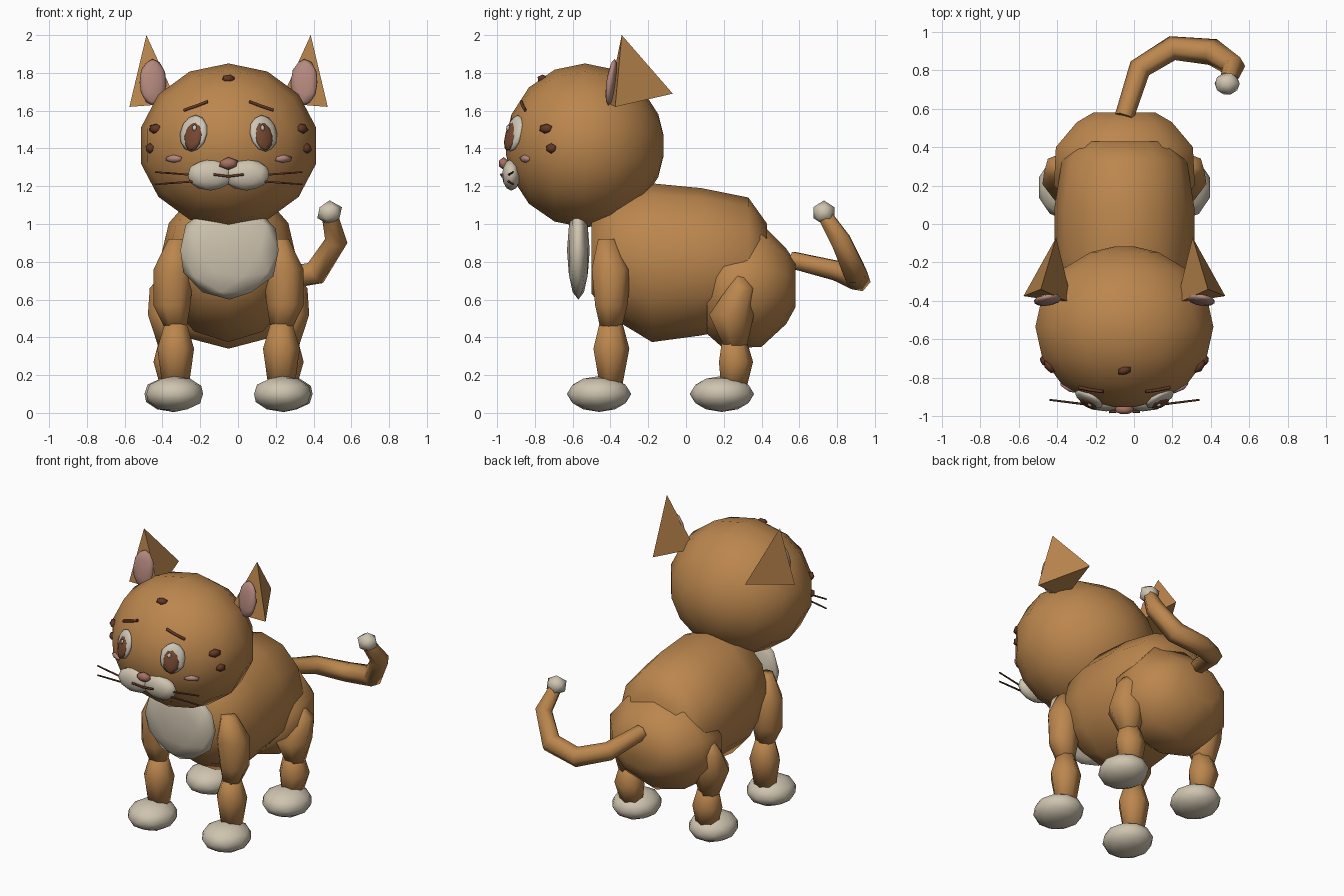
import bpy, bmesh
from math import sin, cos, pi
from mathutils import Vector, Matrix
from mathutils.bvhtree import BVHTree

if "Cube" in bpy.data.objects:
    bpy.data.objects.remove(bpy.data.objects["Cube"])

MID = -0.05  # the mirror plane of the body; the tail swings off to one side


def material(name, rgb):
    m = bpy.data.materials.new(name)
    m.use_nodes = True
    m.diffuse_color = (*rgb, 1)
    m.node_tree.nodes["Principled BSDF"].inputs["Base Color"].default_value = (*rgb, 1)
    return m


FUR = material("ginger_fur", (0.5, 0.24, 0.075))
CREAM = material("cream_fur", (0.62, 0.55, 0.43))
WHITE = material("eye_white", (0.62, 0.57, 0.47))
PINK = material("inner_ear_pink", (0.46, 0.25, 0.21))
NOSE = material("nose_pink", (0.38, 0.16, 0.12))
BROWN = material("iris_brown", (0.18, 0.065, 0.03))
DARK = material("dark_brown", (0.12, 0.04, 0.02))


def finish(name, bm, mat, smooth=True):
    bmesh.ops.recalc_face_normals(bm, faces=bm.faces[:])
    mesh = bpy.data.meshes.new(name)
    bm.to_mesh(mesh)
    bm.free()
    mesh.polygons.foreach_set("use_smooth", [smooth] * len(mesh.polygons))
    mesh.materials.append(mat)
    obj = bpy.data.objects.new(name, mesh)
    bpy.context.collection.objects.link(obj)
    return obj


def loft(name, rings, mat, n=10, axis="Z"):
    """Skin elliptical rings (x, y, z, half width, half depth or height)."""
    bm = bmesh.new()
    loops = []
    for x, y, z, a, b in rings:
        loop = []
        for k in range(n):
            t = pi / 2 + 2 * pi * k / n
            u, v = a * cos(t), b * sin(t)
            loop.append(bm.verts.new((x + u, y + v, z) if axis == "Z" else (x + u, y, z + v)))
        loops.append(loop)
    for p, q in zip(loops, loops[1:]):
        for k in range(n):
            j = (k + 1) % n
            bm.faces.new((p[k], p[j], q[j], q[k]))
    bm.faces.new(loops[0])
    bm.faces.new(loops[-1])
    return finish(name, bm, mat)


def blob(name, centre, half, mat, detail=2, normal=None, smooth=True):
    """Low-poly ball fitted to its half sizes, turned so that -y follows normal."""
    bm = bmesh.new()
    bmesh.ops.create_icosphere(bm, subdivisions=detail, radius=1)
    fit = [max(abs(v.co[i]) for v in bm.verts) for i in range(3)]
    turn = normal.to_track_quat("-Y", "Z") if normal else Matrix.Identity(3)
    for v in bm.verts:
        v.co = Vector(centre) + turn @ Vector([v.co[i] * half[i] / fit[i] for i in range(3)])
    return finish(name, bm, mat, smooth)


def tube(name, points, radii, mat, sides=1):
    curve = bpy.data.curves.new(name, "CURVE")
    curve.dimensions = "3D"
    curve.bevel_depth = 1
    curve.bevel_resolution = sides
    curve.use_fill_caps = True
    spline = curve.splines.new("POLY")
    spline.points.add(len(points) - 1)
    for sp, co, r in zip(spline.points, points, radii):
        sp.co = (*co, 1)
        sp.radius = r
    curve.materials.append(mat)
    obj = bpy.data.objects.new(name, curve)
    bpy.context.collection.objects.link(obj)
    bpy.ops.object.select_all(action="DESELECT")
    obj.select_set(True)
    bpy.context.view_layer.objects.active = obj
    bpy.ops.object.convert(target="MESH")
    return obj


# Head
ANGLES = [0.12] + [pi * i / 8 for i in range(1, 8)] + [pi - 0.12]
head = loft("head", [(MID, -0.535 - 0.42 * cos(t), 1.415, 0.475 * sin(t), 0.435 * sin(t))
                     for t in ANGLES], FUR, 14, "Y")
probe = bmesh.new()
probe.from_mesh(head.data)
probe.normal_update()
head_tree = BVHTree.FromBMesh(probe)


def on_head(x, z):
    point, normal, _, _ = head_tree.ray_cast(Vector((x, -2, z)), Vector((0, 1, 0)))
    return point, normal


# Torso and rump
loft("torso", [(MID, -0.5, 0.83, 0.2, 0.2), (MID, -0.37, 0.83, 0.32, 0.34),
               (MID, -0.18, 0.795, 0.365, 0.42), (MID, 0.08, 0.8, 0.365, 0.39),
               (MID, 0.33, 0.8, 0.325, 0.34), (MID, 0.43, 0.78, 0.24, 0.22)], FUR, 12, "Y")
loft("rump", [(MID, 0.11, 0.62, 0.3, 0.2), (MID, 0.2, 0.65, 0.385, 0.31),
              (MID, 0.4, 0.675, 0.375, 0.325), (MID, 0.53, 0.67, 0.26, 0.2),
              (MID, 0.58, 0.68, 0.17, 0.12)], FUR, 10, "Y")
blob("chest_bib", (MID + 0.005, -0.57, 0.86), (0.26, 0.06, 0.26), CREAM)

# Tail
tube("tail", [(-0.05, 0.56, 0.81), (0.03, 0.81, 0.75), (0.2, 0.915, 0.705),
              (0.41, 0.895, 0.74), (0.52, 0.82, 0.91), (0.49, 0.745, 1.03)],
     [0.05, 0.06, 0.065, 0.07, 0.06, 0.045], FUR)
blob("tail_tip", (0.485, 0.73, 1.06), (0.065, 0.055, 0.065), CREAM, 1)

for s, side in ((1, "left"), (-1, "right")):
    def X(d):
        return MID + s * d

    # Front leg
    loft("front_upper_leg_" + side,
         [(X(0.28), -0.4, 0.45, 0.06, 0.06), (X(0.3), -0.4, 0.57, 0.1, 0.09),
          (X(0.29), -0.4, 0.76, 0.11, 0.11), (X(0.27), -0.42, 0.92, 0.05, 0.05)], FUR, 7)
    loft("front_lower_leg_" + side,
         [(X(0.28), -0.4, 0.13, 0.07, 0.06), (X(0.28), -0.4, 0.34, 0.1, 0.1),
          (X(0.28), -0.4, 0.49, 0.055, 0.06)], FUR, 7)
    blob("front_paw_" + side, (X(0.285), -0.46, 0.1), (0.15, 0.17, 0.095), CREAM)

    # Hind leg
    loft("hind_upper_leg_" + side,
         [(X(0.31), 0.26, 0.34, 0.06, 0.06), (X(0.31), 0.235, 0.52, 0.12, 0.125),
          (X(0.32), 0.29, 0.66, 0.1, 0.08), (X(0.32), 0.28, 0.73, 0.04, 0.03)], FUR, 7)
    loft("hind_lower_leg_" + side,
         [(X(0.29), 0.25, 0.13, 0.07, 0.07), (X(0.3), 0.26, 0.27, 0.1, 0.095),
          (X(0.3), 0.25, 0.42, 0.06, 0.06)], FUR, 7)
    blob("hind_paw_" + side, (X(0.295), 0.19, 0.1), (0.15, 0.17, 0.095), CREAM)

    # Ear: a three-sided pyramid with a pink lining
    bm = bmesh.new()
    corners = [bm.verts.new(c) for c in ((X(0.525), -0.375, 1.62), (X(0.27), -0.415, 1.64),
                                         (X(0.355), -0.07, 1.69), (X(0.435), -0.34, 2.0))]
    for skip in corners:
        bm.faces.new([v for v in corners if v is not skip])
    finish("ear_" + side, bm, FUR, False)
    blob("inner_ear_" + side, (X(0.4), -0.395, 1.75), (0.07, 0.025, 0.125), PINK,
         2, Vector((-s * 0.15, -1, 0.15)))

    # Eye
    p, n = on_head(X(0.185), 1.48)
    blob("eye_white_" + side, p, (0.078, 0.025, 0.1), WHITE, 2, n)
    blob("iris_" + side, p + n * 0.022 + Vector((-s * 0.008, 0, -0.02)),
         (0.05, 0.018, 0.08), BROWN, 2, n)
    blob("eye_glint_" + side, p + n * 0.038 + Vector((-s * 0.022, 0, 0.02)),
         (0.012, 0.006, 0.018), WHITE, 1, n)

    # Brow
    ends = [on_head(X(d), z) for d, z in ((0.11, 1.645), (0.17, 1.622), (0.235, 1.6))]
    tube("brow_" + side, [q + m * 0.006 for q, m in ends], [0.009] * 3, DARK)

    # Cheek blush and freckles
    p, n = on_head(X(0.29), 1.345)
    blob("cheek_" + side, p, (0.05, 0.015, 0.022), PINK, 1, n)
    for i, (d, z, w) in enumerate(((0.39, 1.505, 0.04), (0.415, 1.4, 0.03))):
        p, n = on_head(X(d), z)
        blob(f"freckle_{i + 1}_{side}", p, (w, 0.02, 0.028), DARK, 1, n)

    # Muzzle half and whiskers
    blob("muzzle_" + side, (X(0.095), -0.925, 1.26), (0.12, 0.05, 0.083), CREAM)
    for i, (z0, z1) in enumerate(((1.26, 1.275), (1.225, 1.21))):
        tube(f"whisker_{i + 1}_{side}", [(X(0.19), -0.94, z0), (X(0.39), -0.915, z1)],
             [0.006, 0.005], DARK)

# Nose, mouth and forehead spot
blob("nose", (MID, -0.965, 1.32), (0.05, 0.025, 0.034), NOSE, 1)
tube("mouth", [(MID - 0.08, -0.978, 1.262), (MID, -0.972, 1.252), (MID + 0.08, -0.978, 1.262)],
     [0.007] * 3, DARK)
p, n = on_head(MID, 1.77)
blob("forehead_spot", p, (0.035, 0.018, 0.025), DARK, 1, n)
probe.free()
